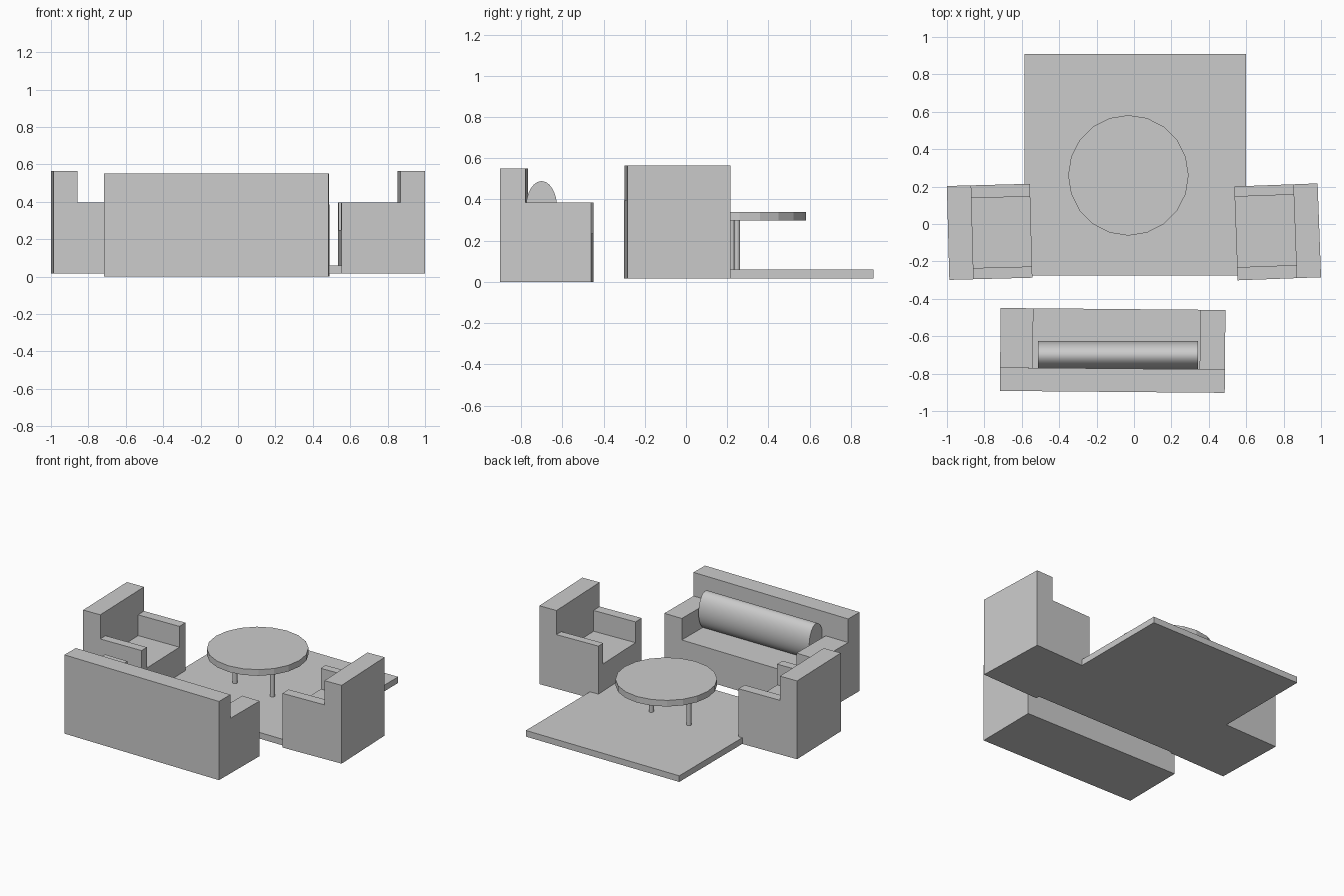
import bpy
from math import radians

if "Cube" in bpy.data.objects:
    bpy.data.objects.remove(bpy.data.objects["Cube"])


def mesh_object(name, verts, faces):
    mesh = bpy.data.meshes.new(name)
    mesh.from_pydata(verts, [], faces)
    obj = bpy.data.objects.new(name, mesh)
    bpy.context.collection.objects.link(obj)
    return obj


def prism(name, profile, y0, y1):
    """Extrude an (x, z) outline along y."""
    n = len(profile)
    verts = [(x, y0, z) for x, z in profile] + [(x, y1, z) for x, z in profile]
    faces = [tuple(range(n)), tuple(range(2 * n - 1, n - 1, -1))]
    faces += [(i, i + n, (i + 1) % n + n, (i + 1) % n) for i in range(n)]
    return mesh_object(name, verts, faces)


def box(name, x0, x1, y0, y1, z0, z1):
    return prism(name, [(x0, z0), (x1, z0), (x1, z1), (x0, z1)], y0, y1)


def cylinder(name, sides, radius, z0, z1, x, y):
    bpy.ops.mesh.primitive_cylinder_add(vertices=sides, radius=radius, depth=z1 - z0,
                                        location=(x, y, (z0 + z1) / 2))
    obj = bpy.context.object
    obj.name = name
    return obj


def seat_block(name, width, depth, z0, top, arm_z, seat_z, back, arm_l, arm_r, loc, angle):
    """Block seat facing local +y: one box cut by a T-shaped prism."""
    w, d = width / 2, depth / 2
    obj = box(name, -w, w, -d, d, z0, top)
    l, r, hi, out = -w + arm_l, w - arm_r, top + 0.2, w + 0.2
    tee = [(l, seat_z), (r, seat_z), (r, arm_z), (out, arm_z),
           (out, hi), (-out, hi), (-out, arm_z), (l, arm_z)]
    cutter = prism(name + "_cutter", tee, -d + back, d + 0.2)
    cutter.hide_render = True
    mod = obj.modifiers.new("seat_cut", 'BOOLEAN')
    mod.operation = 'DIFFERENCE'
    mod.solver = 'EXACT'
    mod.object = cutter
    bpy.context.view_layer.objects.active = obj
    bpy.ops.object.modifier_apply(modifier=mod.name)
    bpy.data.objects.remove(cutter)
    obj.location = (loc[0], loc[1], 0)
    obj.rotation_euler.z = radians(angle)
    return obj


# Rug
box("rug", -0.585, 0.60, -0.275, 0.91, 0.017, 0.06)

# Round table on two thin legs
cylinder("table_top", 20, 0.322, 0.297, 0.34, -0.03, 0.26)
for side, x, y in (("left", -0.197, 0.247), ("right", 0.113, 0.22)):
    cylinder("table_leg_" + side, 12, 0.016, 0.05, 0.32, x, y)

# Sofa and two armchairs
seat_block("sofa", 1.202, 0.443, 0.0, 0.55, 0.385, 0.235, 0.125, 0.175, 0.135,
           (-0.114, -0.676), -0.5)
seat_block("left_armchair", 0.502, 0.444, 0.017, 0.564, 0.395, 0.25, 0.13, 0.068, 0.06,
           (-0.772, -0.042), -90 + 1.5)
seat_block("right_armchair", 0.502, 0.446, 0.017, 0.564, 0.395, 0.25, 0.13, 0.07, 0.055,
           (0.768, -0.042), 90 + 2.1)

# Oval bolster cushion lying on the sofa
bpy.ops.mesh.primitive_cylinder_add(vertices=48, radius=1, depth=1,
                                    location=(-0.086, -0.701, 0.362),
                                    rotation=(0, radians(90), 0))
bolster = bpy.context.object
bolster.name = "bolster"
bolster.scale = (0.127, 0.075, 0.855)
bpy.ops.object.transform_apply(location=False, rotation=True, scale=True)
bpy.ops.object.shade_smooth_by_angle(angle=radians(30))
